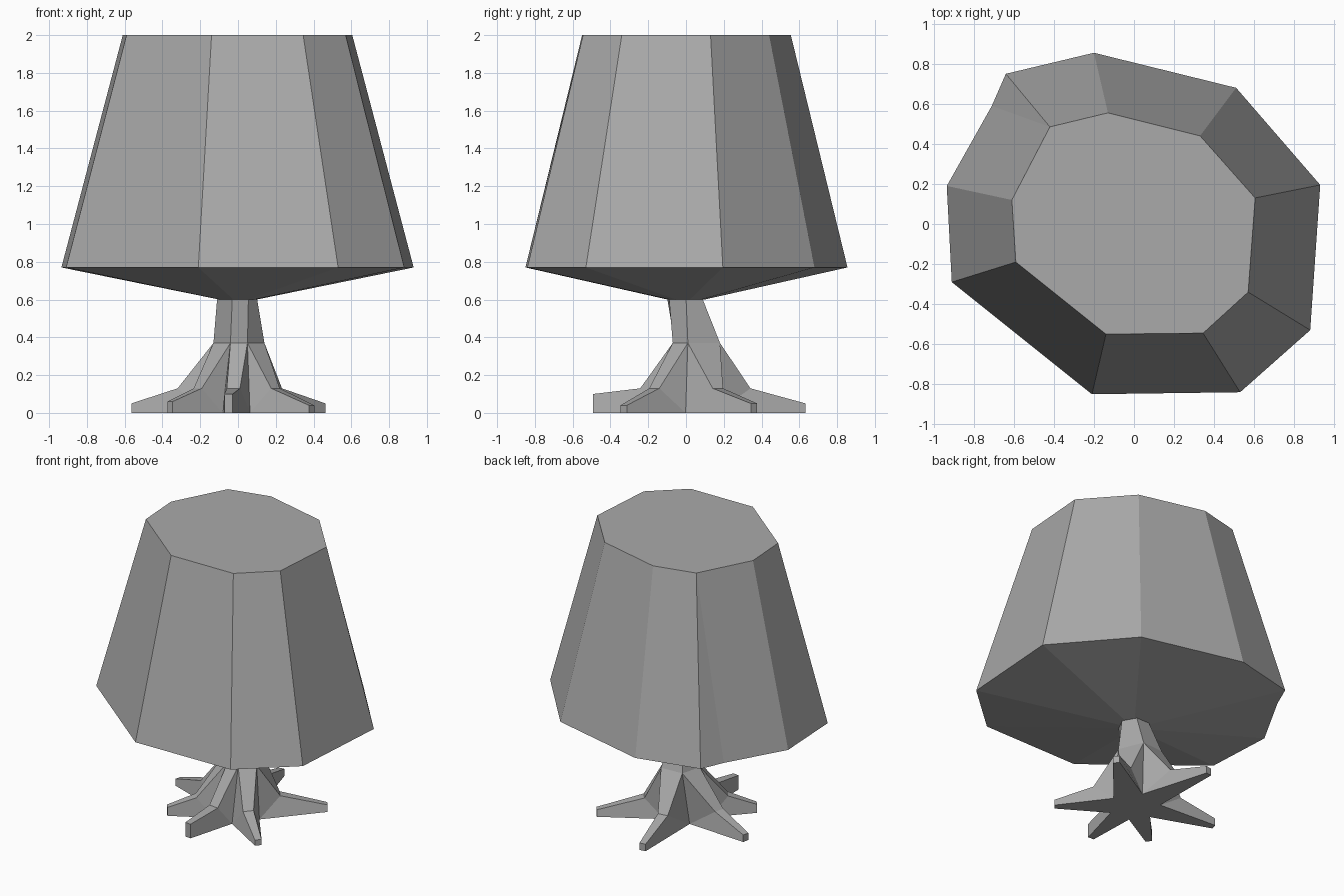
import bpy
import bmesh
from math import atan2, cos, sin, pi
from mathutils import Vector

cube = bpy.data.objects.get("Cube")
if cube:
    bpy.data.objects.remove(cube, do_unlink=True)

grey = bpy.data.materials.new("plain grey")
grey.use_nodes = True
tone = (0.4, 0.4, 0.4, 1)
grey.diffuse_color = tone
grey.node_tree.nodes["Principled BSDF"].inputs["Base Color"].default_value = tone


def finish(bm, name):
    bmesh.ops.remove_doubles(bm, verts=bm.verts[:], dist=0.0005)
    bmesh.ops.recalc_face_normals(bm, faces=bm.faces[:])
    mesh = bpy.data.meshes.new(name)
    bm.to_mesh(mesh)
    bm.free()
    mesh.materials.append(grey)
    obj = bpy.data.objects.new(name, mesh)
    bpy.context.collection.objects.link(obj)


def ring(bm, outline, z):
    return [bm.verts.new((x, y, z)) for x, y in outline]


def bridge(bm, lower, upper):
    n = len(lower)
    for i in range(n):
        j = (i + 1) % n
        bm.faces.new((lower[i], lower[j], upper[j], upper[i]))


# Crown: irregular tapered block with a shallow funnel underneath
brim = [(-0.20, 0.855), (-0.64, 0.75), (-0.71, 0.59), (-0.935, 0.19), (-0.91, -0.29),
        (-0.21, -0.85), (0.53, -0.84), (0.88, -0.53), (0.93, 0.195), (0.51, 0.68)]
crest = [(-0.13, 0.555), (-0.42, 0.485), (-0.42, 0.485), (-0.61, 0.12), (-0.59, -0.19),
         (-0.14, -0.55), (0.345, -0.545), (0.57, -0.34), (0.605, 0.13), (0.33, 0.44)]
neck = [Vector(p).normalized() * 0.1 for p in brim]

bm = bmesh.new()
low, mid, top = ring(bm, neck, 0.6), ring(bm, brim, 0.77), ring(bm, crest, 2.0)
bridge(bm, low, mid)
bridge(bm, mid, top)
bm.faces.new(top)
bm.faces.new(low[::-1])
finish(bm, "crown")

# Trunk and roots: each root is (tip x, tip y, tip height, elbow distance)
roots = [(0.39, -0.33, 0.04, 0.26), (0.45, 0.36, 0.05, 0.27), (-0.10, 0.63, 0.05, 0.34),
         (-0.56, 0.13, 0.05, 0.32), (-0.36, -0.28, 0.06, 0.27), (-0.05, -0.49, 0.10, 0.24)]
count = len(roots)
angles = [atan2(y, x) % (2 * pi) for x, y, h, e in roots]


def valley(i):
    # Direction halfway between a root and the next one
    a, b = angles[i], angles[(i + 1) % count]
    half = a + ((b - a) % (2 * pi)) / 2
    return Vector((cos(half), sin(half)))


bm = bmesh.new()
floor = ring(bm, [valley(i) * 0.17 for i in range(count)], 0)
waist = ring(bm, [(0.14, 0.01), (0.07, 0.18), (-0.09, 0.17),
                  (-0.13, 0.03), (-0.04, -0.06), (0.05, -0.07)], 0.37)
collar = ring(bm, [(0.10, 0), (0.05, 0.085), (-0.05, 0.085),
                   (-0.11, 0), (-0.03, -0.10), (0.055, -0.09)], 0.61)
bridge(bm, waist, collar)
bm.faces.new(collar)
bm.faces.new(floor[::-1])

for i, (x, y, height, reach) in enumerate(roots):
    before = i - 1
    tip = Vector((x, y))
    out = tip.normalized()
    side = Vector((-out.y, out.x))
    ends = []
    for s in (-1, 1):
        elbow = out * reach + side * 0.035 * s
        end = tip + side * 0.022 * s
        ends.append([bm.verts.new((*elbow, 0.13)),
                     bm.verts.new((*end, height)),
                     bm.verts.new((*end, 0))])
    (e0, t0, b0), (e1, t1, b1) = ends
    bm.faces.new((waist[before], e0, e1, waist[i]))
    bm.faces.new((e0, t0, t1, e1))
    bm.faces.new((t0, b0, b1, t1))
    bm.faces.new((floor[before], floor[i], b1, b0))
    for w, f, e, t, b in ((waist[before], floor[before], e0, t0, b0),
                          (waist[i], floor[i], e1, t1, b1)):
        bm.faces.new((w, f, e))
        bm.faces.new((f, b, t, e))
finish(bm, "trunk_and_roots")
